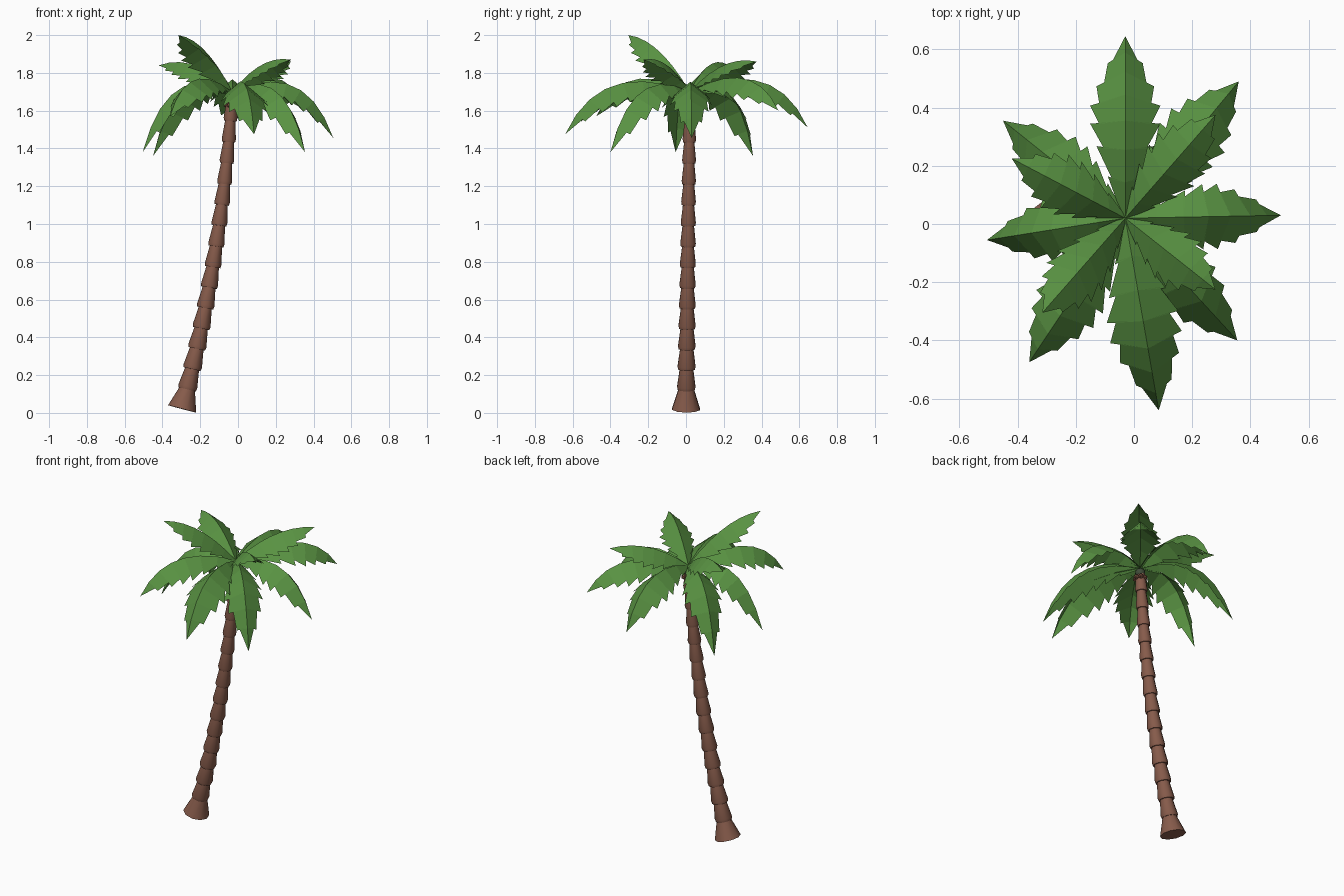
import bpy, bmesh, math
from mathutils import Vector

if "Cube" in bpy.data.objects:
    bpy.data.objects.remove(bpy.data.objects["Cube"])


def material(name, rgb):
    m = bpy.data.materials.new(name)
    m.diffuse_color = (*rgb, 1)
    m.use_nodes = True
    m.node_tree.nodes["Principled BSDF"].inputs["Base Color"].default_value = m.diffuse_color
    return m


BARK = material("bark", (0.24, 0.105, 0.07))
HUSK = material("husk", (0.20, 0.08, 0.05))
LEAF = material("leaf", (0.10, 0.29, 0.055))
BUD = material("bud", (0.05, 0.07, 0.04))


def finish(bm, name, mat, smooth=None):
    bmesh.ops.recalc_face_normals(bm, faces=bm.faces)
    me = bpy.data.meshes.new(name)
    bm.to_mesh(me)
    bm.free()
    ob = bpy.data.objects.new(name, me)
    bpy.context.collection.objects.link(ob)
    me.materials.append(mat)
    if smooth:
        bpy.ops.object.select_all(action='DESELECT')
        bpy.context.view_layer.objects.active = ob
        ob.select_set(True)
        bpy.ops.object.shade_smooth_by_angle(angle=math.radians(smooth))
    return ob


def bezier(a, b, c, t):
    return a * (1 - t) ** 2 + b * (2 * t * (1 - t)) + c * t * t


def bezier_dir(a, b, c, t):
    return ((b - a) * (1 - t) + (c - b) * t).normalized()


# Trunk: stacked tapered collars following a leaning curve
P0, P1, P2 = Vector((-0.296, 0, 0.021)), Vector((-0.085, 0.01, 0.82)), Vector((-0.033, 0.02, 1.66))
N, SIDES = 15, 10
bm = bmesh.new()
rings = []
for i in range(N):
    t0, t1 = i / N, (i + 1) / N
    low = 0.077 if i == 0 else 0.052 - 0.017 * t0
    high = 0.043 if i == 0 else low * 0.74
    # each collar: rounded lower lip, then a taper to the neck
    lip = [(t0, low)] if i == 0 else [(t0 - 0.002, low * 0.93), (t0 + 0.008, low)]
    for t, r in lip + [(t1 - 0.002, high)]:
        c, d = bezier(P0, P1, P2, t), bezier_dir(P0, P1, P2, t)
        v = Vector((0, 1, 0))
        u = v.cross(d).normalized()
        v = d.cross(u)
        rings.append([bm.verts.new(c + r * (math.cos(a) * u + math.sin(a) * v))
                      for a in (2 * math.pi * k / SIDES for k in range(SIDES))])
for a, b in zip(rings, rings[1:]):
    for k in range(SIDES):
        j = (k + 1) % SIDES
        bm.faces.new((a[k], a[j], b[j], b[k]))
bm.faces.new(rings[0])
bm.faces.new(rings[-1])
finish(bm, "trunk", BARK, 45)

# Crown bud and the cut stalk stubs around it
CROWN = Vector((-0.03, 0.02, 1.70))
bm = bmesh.new()
bmesh.ops.create_icosphere(bm, subdivisions=2, radius=0.030)
for v in bm.verts:
    v.co += CROWN - Vector((0, 0, 0.035))
finish(bm, "crown_bud", BUD, 40)
bm = bmesh.new()
for k in range(6):
    a = k * math.pi / 3
    res = bmesh.ops.create_icosphere(bm, subdivisions=1, radius=0.017)
    for v in res["verts"]:
        v.co += CROWN + Vector((0.028 * math.cos(a), 0.028 * math.sin(a), -0.07))
finish(bm, "stalk_stubs", HUSK)


# Fronds: folded blades with a stepped, saw-toothed edge
def frond(name, tip, lift, reach):
    tip = Vector(tip)
    flat = Vector((tip.x - CROWN.x, tip.y - CROWN.y, 0))
    ctrl = Vector((CROWN.x, CROWN.y, 0)) + flat * reach
    ctrl.z = lift
    side = Vector((-flat.y, flat.x, 0)).normalized()
    width = 0.07 + 0.105 * flat.length
    teeth = 7
    bm = bmesh.new()

    def profile(t):
        return 0.10 + 0.98 * math.sin(math.pi * min(1, t))

    def edge(t, w, s):
        c, d = bezier(CROWN, ctrl, tip, t), bezier_dir(CROWN, ctrl, tip, t)
        down = side.cross(d).normalized()
        if down.z > 0:
            down = -down
        return bm.verts.new(c + (side * s * 0.78 + down * 0.64) * w)

    steps = [i / teeth for i in range(teeth + 1)]
    ridge = [bm.verts.new(bezier(CROWN, ctrl, tip, t)) for t in steps]
    for s in (-1, 1):
        for i in range(teeth):
            t0, t1 = steps[i], steps[i + 1]
            inner = edge(t0, width * profile(t0) * 0.80, s)
            if i == teeth - 1:
                bm.faces.new((ridge[i], ridge[i + 1], inner))
                continue
            outer = edge(t1 + 0.01, width * profile(t1) * 1.08, s)
            bm.faces.new((ridge[i], ridge[i + 1], outer, inner))
    finish(bm, name, LEAF)


lower = [((-0.03, 0.645, 1.51), 1.90), ((0.36, 0.49, 1.60), 1.89),
         ((0.505, 0.03, 1.455), 1.88), ((0.355, -0.40, 1.38), 1.86),
         ((0.085, -0.64, 1.475), 1.88), ((-0.36, -0.475, 1.57), 1.89),
         ((-0.505, -0.055, 1.38), 1.88), ((-0.45, 0.355, 1.36), 1.87)]
upper = [((0.28, 0.375, 1.86), 1.90), ((0.28, -0.225, 1.87), 1.90),
         ((-0.315, -0.305, 2.0), 1.98), ((-0.42, 0.225, 1.84), 1.91)]
for i, (tip, lift) in enumerate(lower):
    frond(f"lower_frond_{i + 1}", tip, lift, 0.72)
for i, (tip, lift) in enumerate(upper):
    frond(f"upper_frond_{i + 1}", tip, lift, 0.50)
